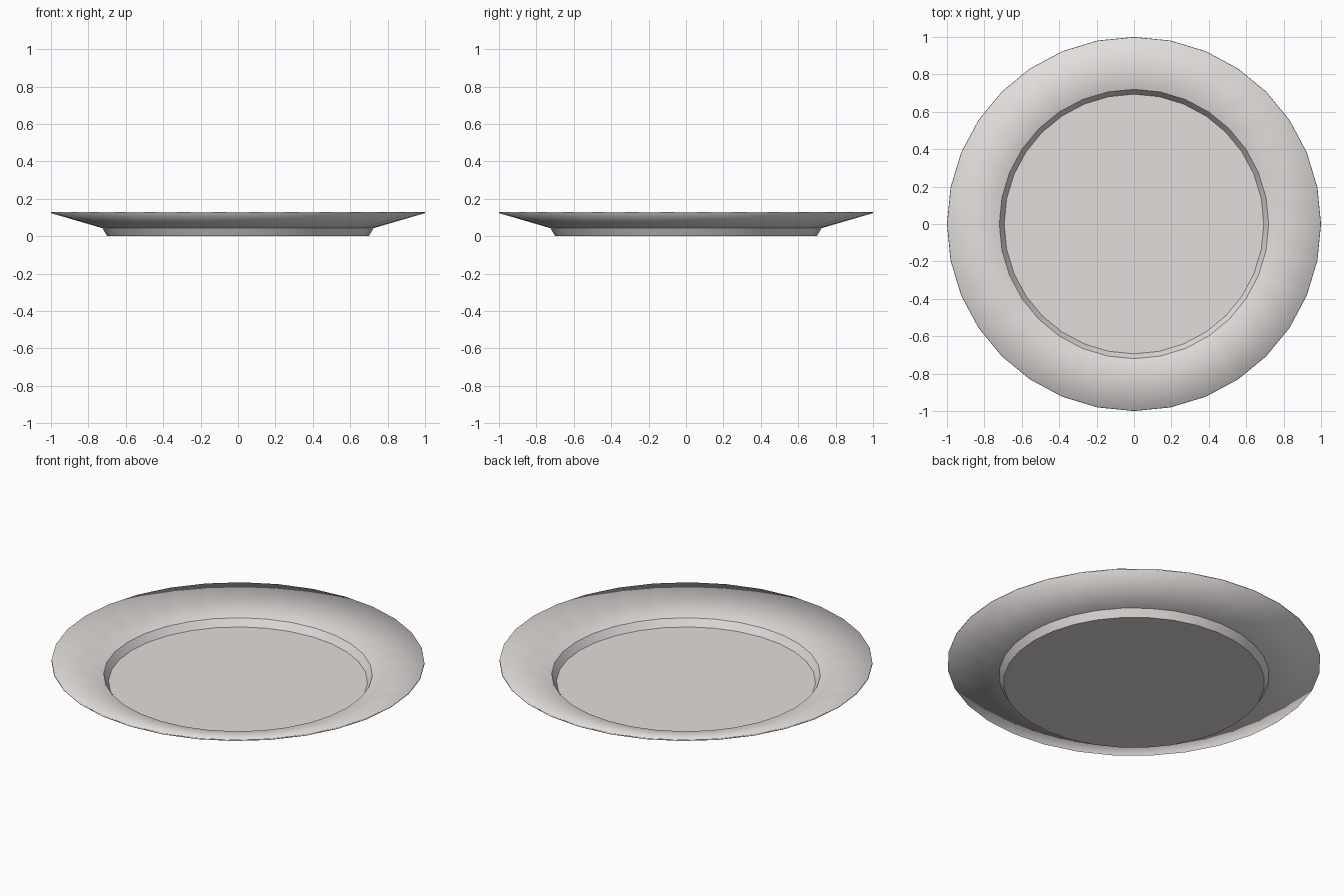
import bpy, bmesh, math

if "Cube" in bpy.data.objects:
    bpy.data.objects.remove(bpy.data.objects["Cube"])

SIDES = 32

mat = bpy.data.materials.new("warm pale grey")
mat.diffuse_color = (0.76, 0.73, 0.71, 1.0)
mat.use_nodes = True
mat.node_tree.nodes["Principled BSDF"].inputs["Base Color"].default_value = mat.diffuse_color

# Cross-section (radius, height): underside from the foot out to the rim, then back inside
profile = [(0.70, 0.0), (0.725, 0.043), (1.0, 0.123),
           (0.998, 0.13), (0.72, 0.05), (0.694, 0.008)]
crease_rings = {0, 1, 4, 5}   # the rim rings stay smooth

bm = bmesh.new()
rings = []
for r, z in profile:
    rings.append([bm.verts.new((r * math.cos(2 * math.pi * i / SIDES),
                                r * math.sin(2 * math.pi * i / SIDES), z))
                  for i in range(SIDES)])

# Walls, flange and rim
for a, b in zip(rings, rings[1:]):
    for i in range(SIDES):
        j = (i + 1) % SIDES
        bm.faces.new((a[i], a[j], b[j], b[i]))

# Underside and inner floor
bm.faces.new(list(reversed(rings[0])))
bm.faces.new(rings[-1])
bmesh.ops.recalc_face_normals(bm, faces=bm.faces)

for f in bm.faces:
    f.smooth = True

# Crisp edges around the foot and the well
for k in crease_rings:
    for i in range(SIDES):
        bm.edges.get((rings[k][i], rings[k][(i + 1) % SIDES])).smooth = False

mesh = bpy.data.meshes.new("plate")
bm.to_mesh(mesh)
bm.free()
mesh.materials.append(mat)
plate = bpy.data.objects.new("plate", mesh)
bpy.context.collection.objects.link(plate)
